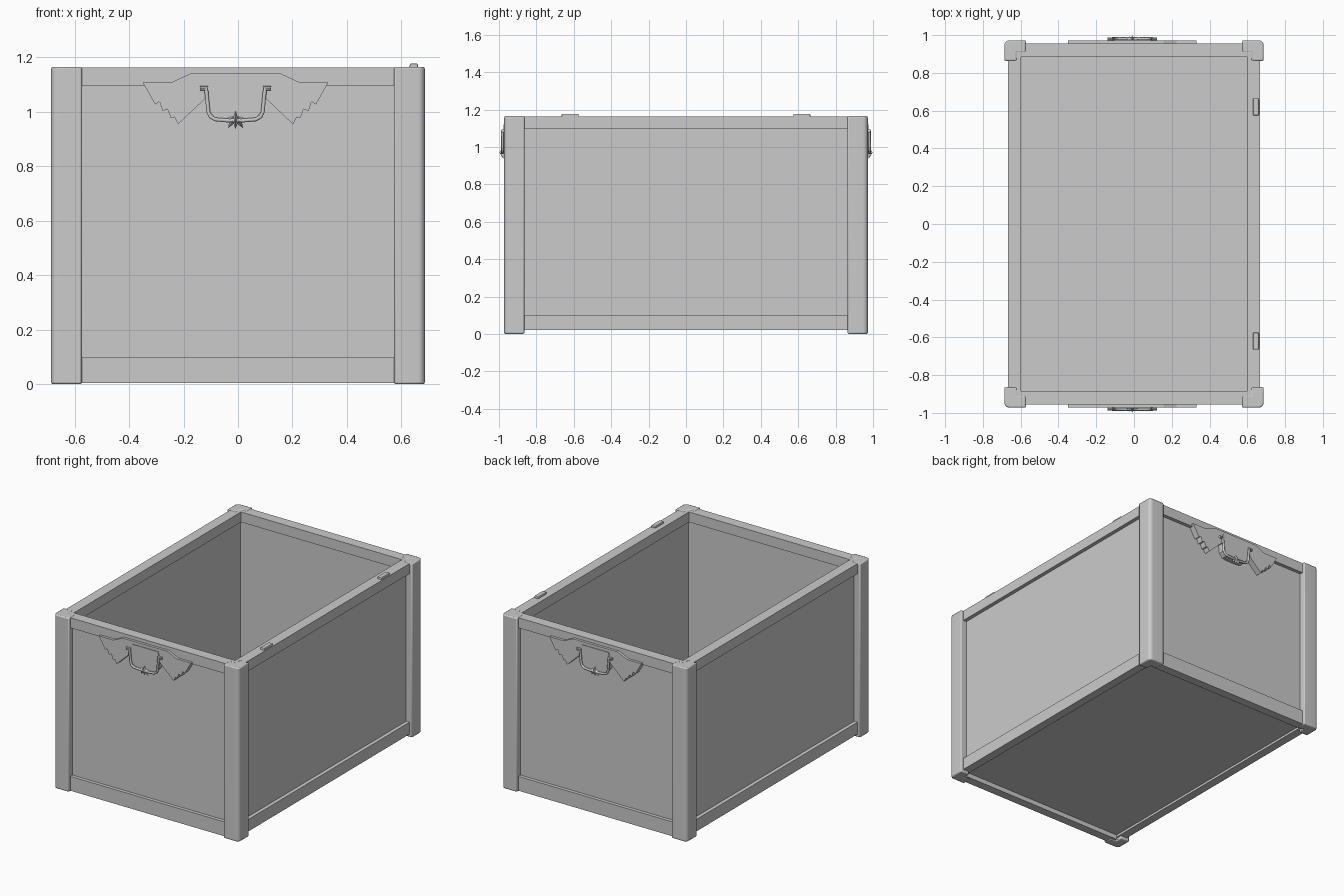
import bpy, bmesh, math
from mathutils import Vector, Matrix

if "Cube" in bpy.data.objects:
    bpy.data.objects.remove(bpy.data.objects["Cube"])

CX = -0.009  # centre line of the handles


def finish(name, bm, mirror="", bevel=0.0, segments=2, smooth=False):
    bmesh.ops.recalc_face_normals(bm, faces=bm.faces)
    me = bpy.data.meshes.new(name)
    bm.to_mesh(me)
    bm.free()
    ob = bpy.data.objects.new(name, me)
    bpy.context.collection.objects.link(ob)
    if bevel:
        b = ob.modifiers.new("bevel", "BEVEL")
        b.width, b.segments = bevel, segments
        b.limit_method, b.angle_limit = "ANGLE", math.radians(40)
    if mirror:
        m = ob.modifiers.new("mirror", "MIRROR")
        m.use_axis = ["X" in mirror, "Y" in mirror, False]
        m.use_mirror_merge = False
    if smooth:
        bpy.ops.object.select_all(action="DESELECT")
        bpy.context.view_layer.objects.active = ob
        ob.select_set(True)
        bpy.ops.object.shade_smooth_by_angle(angle=math.radians(35))
    return ob


def prism(bm, pts, offset):
    face = bm.faces.new([bm.verts.new(p) for p in pts])
    # keep the starting face so the solid is closed
    new = bmesh.ops.extrude_face_region(bm, geom=[face], use_keep_orig=True)["geom"]
    verts = [v for v in new if isinstance(v, bmesh.types.BMVert)]
    bmesh.ops.translate(bm, verts=verts, vec=offset)


def box(name, x, y, z, **kw):
    bm = bmesh.new()
    pts = [(x[0], y[0], z[0]), (x[1], y[0], z[0]), (x[1], y[1], z[0]), (x[0], y[1], z[0])]
    prism(bm, pts, (0, 0, z[1] - z[0]))
    return finish(name, bm, **kw)


def half_outline(half):
    """Mirror a right-hand (x, z) outline about the handle centre line."""
    return [(CX + x, z) for x, z in half] + [(CX - x, z) for x, z in reversed(half)]


def plate(name, half, y0, y1):
    bm = bmesh.new()
    prism(bm, [(x, y0, z) for x, z in half_outline(half)], (0, y1 - y0, 0))
    return finish(name, bm, mirror="Y")


# Corner posts: L-shaped angle with a rounded outer edge
bm = bmesh.new()
R, OX, OY = 0.025, 0.686, 0.972
arc = [(OX - R + R * math.cos(a), OY - R + R * math.sin(a))
       for a in [math.radians(15 * i) for i in range(7)]]
profile = [(0.573, 0.91), (0.62, 0.91), (0.62, 0.864), (OX, 0.864)] + arc + [(0.573, OY)]
prism(bm, [(x, y, 0.0) for x, y in profile], (0, 0, 1.165))
finish("corner_posts", bm, mirror="XY", bevel=0.007, smooth=True)

# Recessed wall panels and floor
box("side_panels", (0.61, 0.642), (-0.93, 0.93), (0.03, 1.12), mirror="X")
box("end_panels", (-0.64, 0.64), (0.897, 0.932), (0.03, 1.12), mirror="Y")
box("floor", (-0.63, 0.63), (-0.92, 0.92), (0.035, 0.06))

# Top and bottom rails
box("top_side_rails", (0.597, 0.667), (-0.955, 0.955), (1.095, 1.163), mirror="X")
box("top_end_rails", (-0.597, 0.597), (0.884, 0.955), (1.095, 1.163), mirror="Y")
box("bottom_side_rails", (0.61, 0.667), (-0.955, 0.955), (0.02, 0.1), mirror="X")
box("bottom_end_rails", (-0.61, 0.61), (0.897, 0.955), (0.004, 0.1), mirror="Y")

# Lid hinge stubs on the right rim
box("hinge_stubs", (0.63, 0.661), (0.574, 0.665), (1.15, 1.177), mirror="Y", bevel=0.006)

# Winged handle plates with stepped feather tips
plate("handle_plates",
      [(0.166, 1.14), (0.235, 1.108), (0.341, 1.108), (0.295, 1.027), (0.279, 1.037),
       (0.268, 1.002), (0.25, 1.01), (0.238, 0.978), (0.224, 0.98), (0.211, 0.954), (0.106, 1.053)],
      -0.92, -0.972)
plate("handle_backings", [(0.098, 1.12), (0.106, 1.095), (0.095, 1.0), (0.07, 0.972), (0.03, 0.968)],
      -0.92, -0.976)

# Handle pins
bm = bmesh.new()
for s in (-1, 1):
    res = bmesh.ops.create_cone(bm, cap_ends=True, segments=10, radius1=0.009, radius2=0.009, depth=0.03)
    bmesh.ops.transform(bm, verts=res["verts"],
                        matrix=Matrix.Translation((CX + s * 0.116, -0.979, 1.086))
                        @ Matrix.Rotation(math.pi / 2, 4, "Y"))
finish("handle_pins", bm, mirror="Y", smooth=True)

# Swinging bail handles
path = half_outline([(0.108, 1.086), (0.1, 1.0), (0.092, 0.982), (0.075, 0.972), (0.03, 0.968)])
for s, side in ((-1, "front"), (1, "back")):
    cu = bpy.data.curves.new(side + "_bail", "CURVE")
    cu.dimensions, cu.bevel_depth, cu.bevel_resolution, cu.use_fill_caps = "3D", 0.008, 1, True
    sp = cu.splines.new("POLY")
    sp.points.add(len(path) - 1)
    for p, (x, z) in zip(sp.points, path):
        p.co = (x, s * 0.981, z, 1)
    bpy.context.collection.objects.link(bpy.data.objects.new(side + "_bail", cu))

# Leaf ornament: faceted leaves fanning down from the bail
bm = bmesh.new()
for angle, length, width, depth in ((0, 0.068, 0.011, 0.022), (32, 0.052, 0.009, 0.016), (-32, 0.052, 0.009, 0.016),
                                    (62, 0.046, 0.008, 0.012), (-62, 0.046, 0.008, 0.012)):
    a = math.radians(angle)
    d, n = Vector((math.sin(a), 0, -math.cos(a))), Vector((math.cos(a), 0, math.sin(a)))
    base = Vector((CX, -0.976, 1.004 if angle == 0 else 0.984))
    rim = [base, base + d * length * 0.55 + n * width, base + d * length, base + d * length * 0.55 - n * width]
    rim = [bm.verts.new(p) for p in rim]
    top = bm.verts.new(base + d * length * 0.5 + Vector((0, -depth, 0)))
    bm.faces.new(rim)
    for i in range(4):
        bm.faces.new((rim[i], rim[(i + 1) % 4], top))
finish("leaf_ornaments", bm, mirror="Y")
